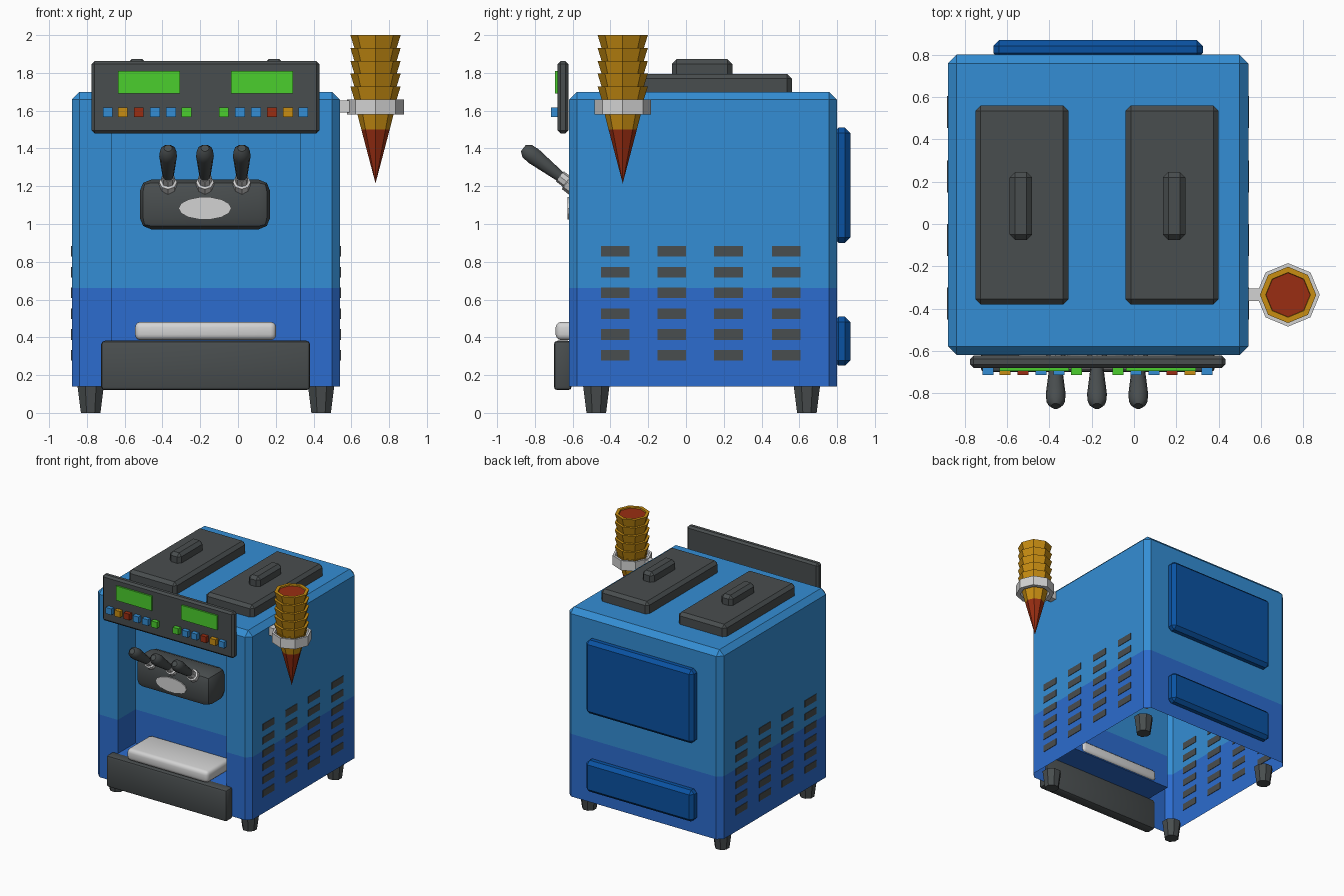
import bpy, bmesh, math
from mathutils import Matrix, Vector

if "Cube" in bpy.data.objects:
    bpy.data.objects.remove(bpy.data.objects["Cube"])


def material(name, rgb):
    m = bpy.data.materials.new(name)
    m.diffuse_color = (*rgb, 1)
    m.use_nodes = True
    m.node_tree.nodes["Principled BSDF"].inputs["Base Color"].default_value = m.diffuse_color
    return m


LIGHT = material("light blue", (0.034, 0.27, 0.66))
BLUE = material("mid blue", (0.025, 0.15, 0.62))
NAVY = material("navy blue", (0.003, 0.085, 0.36))
GREY = material("dark grey", (0.066, 0.075, 0.077))
WHITE = material("off white", (0.65, 0.65, 0.65))
GREEN = material("screen green", (0.07, 0.62, 0.027))
GOLD = material("wafer gold", (0.58, 0.27, 0.006))
RED = material("brick red", (0.32, 0.027, 0.006))


def finish(name, bm, mats, smooth=False):
    bmesh.ops.recalc_face_normals(bm, faces=bm.faces[:])
    me = bpy.data.meshes.new(name)
    bm.to_mesh(me)
    bm.free()
    for m in mats:
        me.materials.append(m)
    ob = bpy.data.objects.new(name, me)
    bpy.context.collection.objects.link(ob)
    if smooth:
        bpy.context.view_layer.objects.active = ob
        ob.select_set(True)
        bpy.ops.object.shade_smooth_by_angle(angle=math.radians(40))
        ob.select_set(False)
    return ob


def add_box(bm, x0, x1, y0, y1, z0, z1):
    mat = Matrix.Translation(((x0 + x1) / 2, (y0 + y1) / 2, (z0 + z1) / 2)) @ \
        Matrix.Diagonal((x1 - x0, y1 - y0, z1 - z0, 1))
    verts = bmesh.ops.create_cube(bm, size=1, matrix=mat)["verts"]
    return list({f for v in verts for f in v.link_faces})


def boxes(name, dims, mat, bevel=0, seg=1, smooth=False):
    bm = bmesh.new()
    for d in dims:
        add_box(bm, *d)
    if bevel:
        bmesh.ops.bevel(bm, geom=bm.edges[:], offset=bevel, segments=seg,
                        profile=0.5, affect='EDGES')
    return finish(name, bm, [mat], smooth)


def lathe(name, profile, mats, sides=8, place=Matrix(), rule=None, smooth=False):
    """Turn (radius, height) points round the local z axis."""
    bm = bmesh.new()
    rings = []
    for r, z in profile:
        if r == 0:
            rings.append([bm.verts.new(place @ Vector((0, 0, z)))] * sides)
        else:
            rings.append([bm.verts.new(place @ Vector((
                r * math.cos(2 * math.pi * i / sides),
                r * math.sin(2 * math.pi * i / sides), z))) for i in range(sides)])
    for k, (a, b) in enumerate(zip(rings, rings[1:])):
        for i in range(sides):
            j = (i + 1) % sides
            f = bm.faces.new(list(dict.fromkeys((a[i], a[j], b[j], b[i]))))
            f.material_index = rule(k) if rule else 0
    bmesh.ops.remove_doubles(bm, verts=bm.verts[:], dist=1e-5)
    return finish(name, bm, mats, smooth)


# Body: open-bottomed chamfered shell with a front alcove, two colours by height
bm = bmesh.new()
add_box(bm, -0.88, 0.54, -0.62, 0.80, 0.14, 1.70)
bmesh.ops.bevel(bm, geom=[e for e in bm.edges if max(v.co.z for v in e.verts) > 1],
                offset=0.042, segments=1, profile=0.5, affect='EDGES')
bmesh.ops.delete(bm, geom=[f for f in bm.faces if f.calc_center_median().z < 0.15],
                 context='FACES')


def cut(co, no):
    bmesh.ops.bisect_plane(bm, geom=bm.verts[:] + bm.edges[:] + bm.faces[:],
                           plane_co=co, plane_no=no)


for x in (-0.67, 0.33):
    cut((x, 0, 0), (1, 0, 0))
for z in (0.38, 1.52):
    cut((0, 0, z), (0, 0, 1))
opening = [f for f in bm.faces if f.calc_center_median().y < -0.615
           and -0.67 < f.calc_center_median().x < 0.33 and f.calc_center_median().z < 1.52]
bmesh.ops.delete(bm, geom=opening, context='FACES')
alcove = add_box(bm, -0.67, 0.33, -0.62, -0.39, 0.38, 1.52)
bmesh.ops.delete(bm, geom=[f for f in alcove if f.calc_center_median().y < -0.615],
                 context='FACES')
cut((0, 0, 0.66), (0, 0, 1))
bmesh.ops.remove_doubles(bm, verts=bm.verts[:], dist=1e-4)
for f in bm.faces:
    f.material_index = 1 if f.calc_center_median().z < 0.66 else 0
finish("body", bm, [LIGHT, BLUE])

# Feet
for name, x, y in (("front_left_foot", -0.78, -0.475), ("front_right_foot", 0.44, -0.475),
                   ("back_left_foot", -0.78, 0.64), ("back_right_foot", 0.44, 0.64)):
    lathe(name, [(0, 0), (0.056, 0), (0.075, 0.14), (0, 0.14)], [GREY],
          place=Matrix.Translation((x, y, 0)) @ Matrix.Rotation(math.pi / 8, 4, 'Z'))

# Side vents, both sides
for name, x in (("left_vents", -0.88), ("right_vents", 0.54)):
    boxes(name, [(x - 0.004, x + 0.004, y - 0.076, y + 0.076, z - 0.028, z + 0.028)
                 for y in (-0.375, -0.075, 0.225, 0.53)
                 for z in (0.305, 0.415, 0.525, 0.635, 0.745, 0.855)], GREY)

# Back panels
boxes("back_upper_panel", [(-0.665, 0.325, 0.78, 0.87, 0.90, 1.51)], NAVY, 0.028)
boxes("back_lower_panel", [(-0.665, 0.325, 0.78, 0.87, 0.25, 0.51)], NAVY, 0.028)

# Hopper lids with handles
for side, x in (("left", -0.53), ("right", 0.18)):
    boxes(side + "_lid", [(x - 0.22, x + 0.22, -0.38, 0.56, 1.66, 1.795)], GREY, 0.025)
    xh = x + (-0.005 if side == "left" else 0.01)
    boxes(side + "_lid_handle", [(xh - 0.053, xh + 0.053, -0.075, 0.245, 1.74, 1.873)],
          GREY, 0.025)

# Control panel, screens and buttons
boxes("control_panel", [(-0.775, 0.432, -0.68, -0.622, 1.48, 1.862)], GREY, 0.016)
boxes("screens", [(-0.635, -0.307, -0.694, -0.67, 1.69, 1.81),
                  (-0.037, 0.292, -0.694, -0.67, 1.69, 1.81)], GREEN)
buttons = {LIGHT: (-0.69, -0.44, -0.355, 0.01, 0.095, 0.345), GOLD: (-0.61, 0.265),
           RED: (-0.525, 0.18), GREEN: (-0.272, -0.075)}
for mat, xs in buttons.items():
    boxes(mat.name.split()[-1] + "_buttons",
          [(x - 0.026, x + 0.026, -0.714, -0.67, 1.567, 1.618) for x in xs], mat)

# Dispenser head with oval plate
boxes("dispenser_head", [(-0.52, 0.17, -0.62, -0.38, 0.972, 1.235)], GREY, 0.06, 2, True)
lathe("oval_plate", [(0, 0), (0.14, 0), (0.14, 0.009), (0, 0.009)], [WHITE], 14,
      Matrix.Translation((-0.175, -0.619, 1.083)) @ Matrix.Diagonal((1, 1, 0.43, 1))
      @ Matrix.Rotation(math.pi / 2, 4, 'X'))

# Levers and their collars
tilt = Vector((0, -0.79, 0.61)).to_track_quat('Z', 'Y').to_matrix().to_4x4()
for name, x in (("left", -0.37), ("middle", -0.175), ("right", 0.02)):
    place = Matrix.Translation((x, -0.60, 1.20)) @ tilt
    lathe(name + "_lever_collar", [(0, -0.06), (0.047, -0.06), (0.047, 0.035),
                                   (0.034, 0.04), (0.034, 0.085), (0, 0.085)],
          [WHITE], 8, place)
    lathe(name + "_lever", [(0, 0.04), (0.025, 0.04), (0.033, 0.12), (0.047, 0.26),
                            (0.043, 0.305), (0.022, 0.33), (0, 0.33)],
          [GREY], 10, place, smooth=True)

# Drip tray and its base
boxes("drip_tray", [(-0.545, 0.202, -0.69, -0.375, 0.385, 0.482)], WHITE, 0.03, 3, True)
boxes("drip_base", [(-0.725, 0.382, -0.70, -0.605, 0.12, 0.382)], GREY, 0.02, 2, True)

# Stacked cones in a holder ring
at_cone = Matrix.Translation((0.728, -0.335, 0))
profile = [(0, 1.215), (0.075, 1.50), (0.116, 1.66)]
rims = 5
for i in range(rims):
    z = 1.66 + i * 0.068
    profile += [(0.112, z), (0.133, z + 0.068)]
profile += [(0.106, 2.0), (0.104, 1.99), (0, 1.99)]
last = len(profile) - 2
lathe("cone_stack", profile, [GOLD, RED], 8, at_cone,
      rule=lambda k: 1 if k in (0, last) else 0)
lathe("cone_holder_ring", [(0.115, 1.58), (0.15, 1.58), (0.15, 1.66), (0.132, 1.66),
                           (0.115, 1.58)], [WHITE], 8, at_cone)
boxes("cone_holder_arm", [(0.53, 0.60, -0.365, -0.305, 1.59, 1.655)], WHITE)
